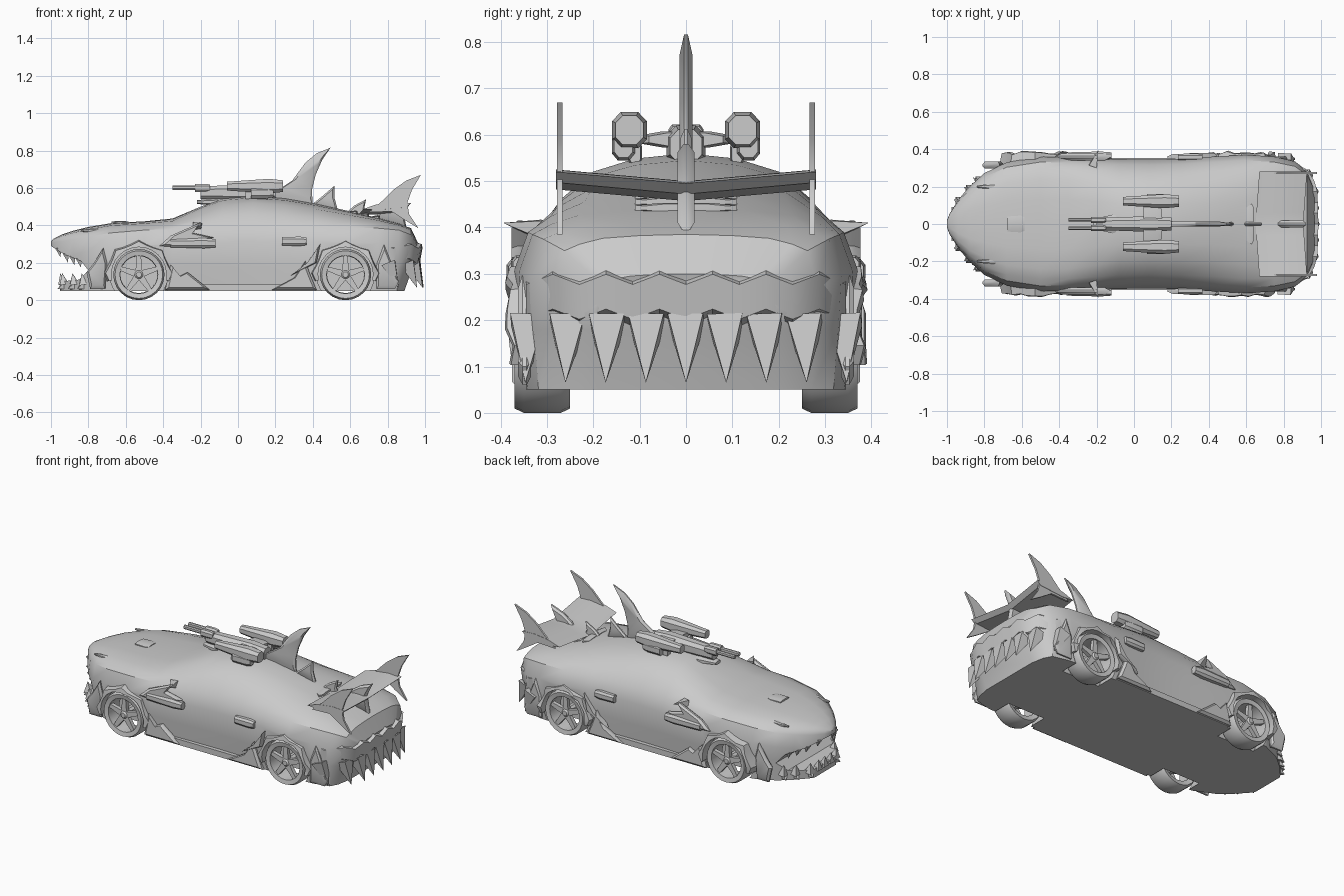
import bpy, bmesh, math, random
from mathutils import Vector

if "Cube" in bpy.data.objects:
    bpy.data.objects.remove(bpy.data.objects["Cube"])

random.seed(4)


def finish(name, bm, angle=35):
    bmesh.ops.recalc_face_normals(bm, faces=bm.faces)
    me = bpy.data.meshes.new(name)
    bm.to_mesh(me)
    bm.free()
    ob = bpy.data.objects.new(name, me)
    bpy.context.collection.objects.link(ob)
    bpy.ops.object.select_all(action='DESELECT')
    ob.select_set(True)
    bpy.context.view_layer.objects.active = ob
    if angle:
        bpy.ops.object.shade_smooth_by_angle(angle=math.radians(angle))
    return ob


def loft(name, rings, closed=False, angle=35):
    """Skin a row of closed rings; cap the ends unless the row is closed."""
    bm = bmesh.new()
    vs = [[bm.verts.new(p) for p in r] for r in rings]
    n = len(vs[0])
    for i in range(len(vs) if closed else len(vs) - 1):
        a, b = vs[i], vs[(i + 1) % len(vs)]
        for j in range(n):
            bm.faces.new((a[j], a[(j + 1) % n], b[(j + 1) % n], b[j]))
    if not closed:
        bm.faces.new(vs[0])
        bm.faces.new(vs[-1])
    return finish(name, bm, angle)


def fin(name, pts, y=0, t=0.012, inner=0.75):
    """Upright blade in the xz plane, thicker in the middle when inner < 1."""
    cx = sum(p[0] for p in pts) / len(pts)
    cz = sum(p[1] for p in pts) / len(pts)
    ring = lambda s, yy: [(cx + (px - cx) * s, yy, cz + (pz - cz) * s) for px, pz in pts]
    if inner == 1:
        return loft(name, [ring(1, y - t), ring(1, y + t)])
    return loft(name, [ring(inner, y - t), ring(1, y - t * .3), ring(1, y + t * .3), ring(inner, y + t)])


def spikes(name, items):
    """Four-sided spikes given as (base, tip, radius)."""
    bm = bmesh.new()
    for base, tip, r in items:
        base, tip = Vector(base), Vector(tip)
        u = (tip - base).orthogonal().normalized()
        v = (tip - base).normalized().cross(u)
        q = [bm.verts.new(base + r * (u * a + v * b)) for a, b in ((1, 0), (0, 1), (-1, 0), (0, -1))]
        top = bm.verts.new(tip)
        bm.faces.new(q)
        for i in range(4):
            bm.faces.new((q[i], q[(i + 1) % 4], top))
    return finish(name, bm, 0)


def box(name, c, s, taper=1.0):
    """Chamfered box along x whose front (-x) end is scaled by taper."""
    ring = lambda x, k: [(x, c[1] + a * s[1] / 2 * k, c[2] + b * s[2] / 2 * k)
                         for a, b in ((-1, -.5), (-.5, -1), (.5, -1), (1, -.5), (1, .5), (.5, 1), (-.5, 1), (-1, .5))]
    return loft(name, [ring(c[0] - s[0] / 2, taper), ring(c[0] + s[0] / 4, 1), ring(c[0] + s[0] / 2, .8)], angle=25)


def circle_y(cx, cz, r, y, n=24):
    return [(cx + r * math.cos(i * math.tau / n), y, cz + r * math.sin(i * math.tau / n)) for i in range(n)]


def lerp_table(table, x):
    for (a, fa), (b, fb) in zip(table, table[1:]):
        if x <= b:
            return fa + (fb - fa) * (x - a) / (b - a)
    return table[-1][1]


def cut(ob, cutter):
    m = ob.modifiers.new('cut', 'BOOLEAN')
    m.operation, m.solver, m.object = 'DIFFERENCE', 'EXACT', cutter
    bpy.context.view_layer.objects.active = ob
    bpy.ops.object.modifier_apply(modifier=m.name)
    bpy.data.objects.remove(cutter)


# body: x, half width, shoulder height, roof half width, top height
SECTIONS = [
    (-1.0, .02, .305, .01, .315), (-.985, .06, .31, .04, .33), (-.94, .13, .315, .09, .352),
    (-.88, .20, .325, .14, .372), (-.80, .272, .34, .18, .392), (-.68, .33, .36, .22, .412),
    (-.5, .36, .375, .24, .422), (-.35, .357, .38, .24, .437), (-.2, .352, .385, .22, .50),
    (-.08, .347, .39, .2, .545), (.08, .344, .395, .2, .56), (.25, .348, .395, .2, .545),
    (.42, .36, .395, .2, .515), (.6, .37, .39, .22, .475), (.75, .36, .385, .23, .44),
    (.86, .335, .375, .22, .41), (.925, .285, .35, .18, .385), (.965, .2, .28, .12, .30)]
half_width = [(s[0], s[1]) for s in SECTIONS]


def body_ring(x, w, zs, rw, zt):
    d, sw = zt - zs, .92 * w
    half = [(rw * .55, zt - .07 * d), (rw, zt - .24 * d), (rw + .6 * (sw - rw), zs + .4 * d), (sw, zs),
            (w, zs - .08), (w * .98, .18), (w * .95, .05)]
    pts = [(0, zt)] + half + [(-y, z) for y, z in reversed(half)]
    tuck = .075 if x > .95 else .05 if x > .9 else .01 if x > .85 else 0    # tail tucks in under the bumper
    return [(x - tuck * (1 if z < .1 else .4 if z < .19 else 0), y, z) for y, z in pts]


body = loft('body', [body_ring(*s) for s in SECTIONS])

# open mouth and wheel wells
mouth = [(-1.1, .30), (-1.0, .29), (-.93, .245), (-.84, .21), (-.8, .16), (-.85, .11), (-.95, .10), (-.955, 0), (-1.1, 0)]
cut(body, fin('mouth_cutter', mouth, 0, .5, 1))
WHEELS = [(-.53, .137), (.575, .137)]
for wx, r in WHEELS:
    for s in (-1, 1):
        cut(body, loft('well_cutter', [circle_y(wx, r, r + .018, s * .23), circle_y(wx, r, r + .018, s * .5)]))
body.select_set(True)
bpy.ops.object.shade_smooth_by_angle(angle=math.radians(35))

# wheels with open spokes, and jagged arches
for wx, r in WHEELS:
    for s in (-1, 1):
        prof = [(.72, .26), (.93, .25), (1, .27), (1, .35), (.93, .37), (.74, .365)]
        loft('tyre', [circle_y(wx, r, r * k, s * y) for k, y in prof], closed=True)
        loft('hub', [circle_y(wx, r, .03, s * .26, 10), circle_y(wx, r, .03, s * .35, 10), circle_y(wx, r, .015, s * .365, 10)])
        for i in range(5):
            a = i * math.tau / 5 + math.pi / 2
            c, d = math.cos(a), math.sin(a)
            pts = [(wx + c * l - d * w, r + d * l + c * w) for l, w in ((.02, -.018), (.105, -.011), (.105, .011), (.02, .018))]
            fin('spoke', pts, s * .345, .012, 1)
        rings = []
        for i in range(15):
            a = math.radians(-12 + i * 204 / 14)
            ro = r + .025 + (.016 if i % 3 == 1 else 0)
            yo = .378 + random.uniform(-.006, .014)
            rings.append([(wx + math.cos(a) * q, s * y, r + math.sin(a) * q)
                          for q, y in ((r + .01, .31), (r + .01, yo), (ro, yo - .004), (ro + .012, .31))])
        loft('wheel_arch', rings)

# front teeth, upper and lower
upper, lower = [], []
for s in (-1, 1):
    for x, z in ((-.96, .28), (-.92, .252), (-.885, .237), (-.85, .225)):
        y = s * (lerp_table(half_width, x) - .025)
        upper.append(((x, y, z), (x + .01, y, z - .05), .024))
    for x in (-.93, -.875, -.825):
        y = s * (lerp_table(half_width, x) - .02)
        lower.append(((x, y, .085), (x - .01, y * 1.03, .145), .034))
        lower.append(((x, y * .97, .075), (x - .035, y * 1.08, .06), .026))
for y in (-.06, 0, .06):
    lower.append(((-.94, y, .085), (-.95, y, .145), .03))
spikes('upper_teeth', upper)
spikes('lower_teeth', lower)

# rear teeth and bumper ridge
REAR = [(0, .968), (.2, .962), (.28, .92), (.335, .855), (.36, .75)]
spikes('rear_teeth', [((lerp_table(REAR, abs(y)) - .03, y, .2), (lerp_table(REAR, abs(y)) + .025, y * 1.02, .065), .054)
                      for y in [-.34 + i * .085 for i in range(9)]])
rim = []
for i in range(13):
    y = -.345 + i * .0575
    x, z = lerp_table(REAR, abs(y)), .25 + (.014 if i % 2 else -.008)
    rim.append([(x - .06, y, z + .06), (x + .018, y, z + .035), (x + .005, y, z - .04), (x - .06, y, z - .07)])
loft('rear_bumper_ridge', rim)

# dorsal fin and back spines
fin('dorsal_fin', [(.12, .53), (.2, .58), (.29, .64), (.36, .735), (.42, .785), (.495, .816), (.45, .75),
                   (.415, .67), (.395, .59), (.40, .50)], 0, .014, .72)
fin('back_spine', [(.38, .50), (.45, .555), (.515, .612), (.515, .55), (.54, .46)], 0, .012)
fin('back_spine', [(.56, .45), (.62, .505), (.685, .54), (.675, .49), (.70, .43)], 0, .012)

# rear wing with tail-shaped end plates and centre strut
wing = []
for y in (-.28, -.2, -.06, 0, .06, .2, .28):
    dz = -.025 * (1 - abs(y) / .28)
    e = .02 * (abs(y) / .28)
    wing.append([(x + e, y, z + dz) for x, z in ((.65, .488), (.72, .512), (.82, .525), (.905, .52), (.88, .497), (.72, .482))])
loft('rear_wing', wing)
tail = [(.70, .47), (.77, .53), (.83, .59), (.9, .64), (.978, .67), (.93, .59), (.905, .52), (.915, .46),
        (.965, .385), (.89, .43), (.82, .475)]
for s in (-1, 1):
    fin('wing_end_plate', tail, s * .272, .006, 1)
fin('wing_strut', [(.72, .42), (.78, .51), (.84, .55), (.92, .58), (.88, .50), (.90, .39)], 0, .018, .8)

# roof turret with twin barrels, and a gun on each side
box('roof_turret', (0, 0, .575), (.4, .085, .09), .75)
box('turret_crossbar', (.1, 0, .59), (.1, .2, .035))
box('turret_base', (-.15, 0, .525), (.14, .1, .04), .5)
for s in (-1, 1):
    box('turret_barrel', (-.26, s * .022, .602), (.18, .018, .024))
    box('barrel_sleeve', (-.19, s * .022, .6), (.08, .032, .045))
    box('roof_gun', (.09, s * .122, .61), (.3, .075, .078), .6)
    box('gun_magazine', (.13, s * .135, .575), (.12, .05, .06))
    box('gun_mount', (.1, s * .11, .56), (.12, .03, .06))

# side armour, fins, mirrors and gills
for s in (-1, 1):
    box('side_gun', (-.24, s * .365, .305), (.24, .045, .055), .8)
    fin('side_fin', [(-.42, .29), (-.36, .345), (-.2, .415), (-.24, .36), (-.13, .335), (-.25, .28)], s * .358, .018, .8)
    box('side_intake', (.3, s * .357, .315), (.13, .04, .05), .9)
    spikes('side_mirror', [((-.22, s * .31, .395), (-.19, s * .395, .41), .03)])
    fin('front_skirt_blade', [(-.39, .055), (-.36, .19), (-.31, .13), (-.27, .15), (-.15, .055)], s * .352, .02, .8)
    fin('rear_skirt_blade', [(.18, .055), (.3, .12), (.36, .21), (.385, .14), (.42, .055)], s * .357, .018, .8)
    fin('upper_skirt_blade', [(.28, .13), (.37, .2), (.44, .3), (.42, .2)], s * .362, .018, .8)
    fin('cheek_blade', [(-.79, .06), (-.81, .15), (-.77, .2), (-.72, .28), (-.7, .2), (-.71, .06)], s * .315, .018, .8)
    fin('rear_quarter_blade', [(.74, .06), (.74, .2), (.78, .3), (.82, .2), (.86, .1), (.84, .06)], s * .348, .014, .8)
    fin('side_sill', [(-.38, .05), (-.36, .085), (.40, .085), (.42, .05)], s * .338, .016, 1)
    box('eye_ridge', (-.78, s * .2, .372), (.12, .035, .03), .3)

# hood scoop and rear deck vents
box('hood_scoop', (-.63, 0, .413), (.09, .09, .02), .9)
for i in range(3):
    box('deck_vent', (.62 + i * .06, 0, .468 - i * .013), (.04, .22, .022), .8)
